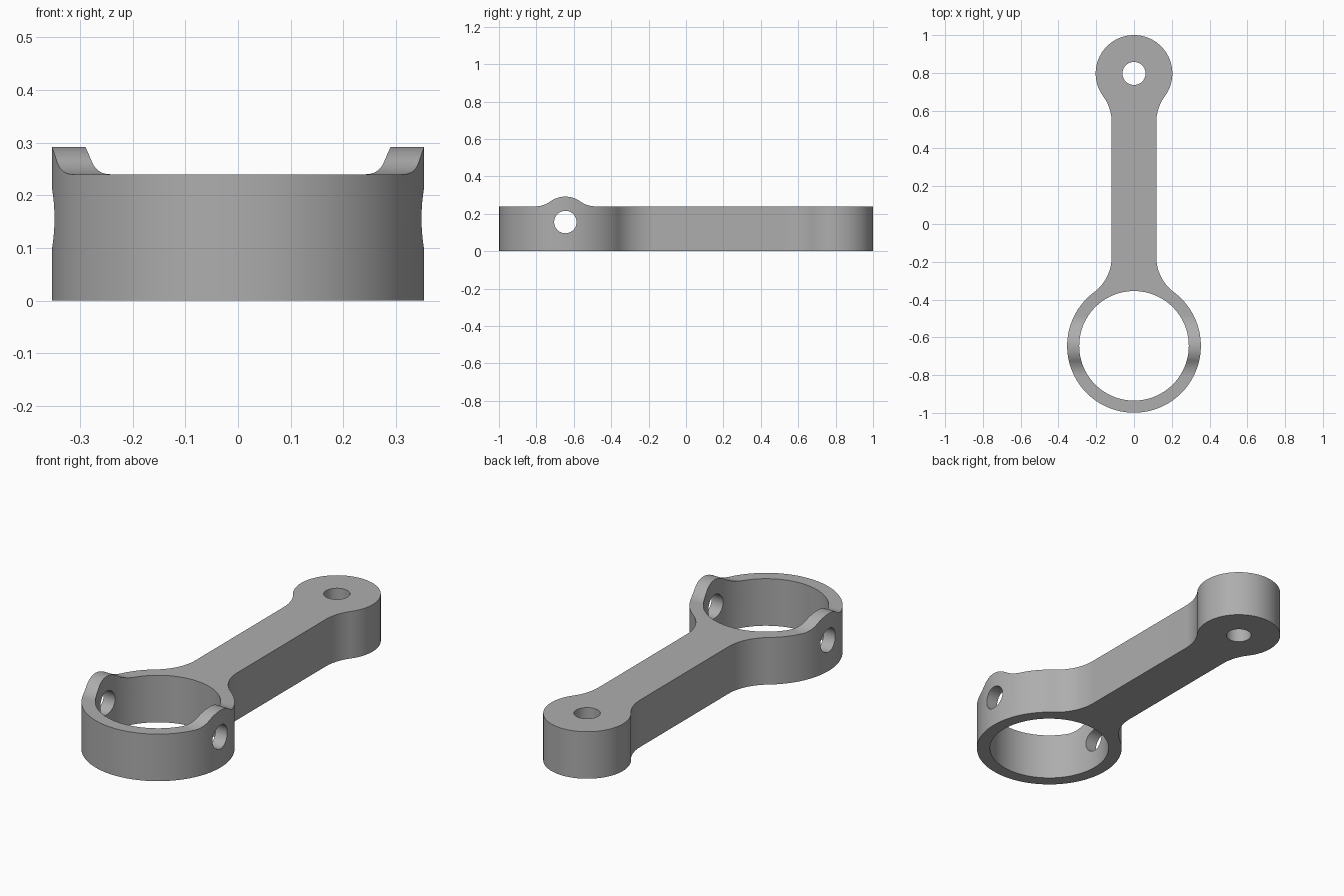
import bpy
import bmesh
from math import pi, sin, cos, atan2, sqrt, radians
from mathutils import Vector

if "Cube" in bpy.data.objects:
    bpy.data.objects.remove(bpy.data.objects["Cube"], do_unlink=True)

steel = bpy.data.materials.new("grey_metal")
steel.use_nodes = True
GREY = (0.42, 0.42, 0.42, 1)
steel.diffuse_color = GREY
steel.node_tree.nodes["Principled BSDF"].inputs["Base Color"].default_value = GREY

# Main dimensions
RING_Y, RING_R, BORE_R = -0.645, 0.354, 0.29
EYE_Y, EYE_R, EYE_HOLE = 0.797, 0.203, 0.061
HALF_WIDTH, FILLET = 0.118, 0.235
HEIGHT, PIN_Z, PIN_R = 0.24, 0.156, 0.06
BOSS_R, BOSS_FILLET = 0.136, 0.136


def arc(cx, cy, r, start, end, steps):
    angles = [start + (end - start) * i / steps for i in range(steps + 1)]
    return [(cx + r * cos(a), cy + r * sin(a)) for a in angles]


def prism(name, points, to_3d, offset):
    """Extrude a closed 2D outline; to_3d maps its points into space."""
    bm = bmesh.new()
    clean = [p for i, p in enumerate(points)
             if (Vector(p) - Vector(points[i - 1])).length > 1e-5]
    face = bm.faces.new([bm.verts.new(to_3d(*p)) for p in clean])
    ext = bmesh.ops.extrude_face_region(bm, geom=[face])
    bmesh.ops.translate(bm, vec=offset, verts=[
        v for v in ext["geom"] if isinstance(v, bmesh.types.BMVert)])
    bmesh.ops.recalc_face_normals(bm, faces=bm.faces)
    mesh = bpy.data.meshes.new(name)
    bm.to_mesh(mesh)
    bm.free()
    mesh.materials.append(steel)
    obj = bpy.data.objects.new(name, mesh)
    bpy.context.collection.objects.link(obj)
    return obj


def upright(name, points):
    return prism(name, points, lambda x, y: (x, y, -0.1), (0, 0, 0.6))


def sideways(name, points):
    return prism(name, points, lambda y, z: (-0.6, y, z), (1.2, 0, 0))


# Plan outline: ring, blended shank and small eye
fx = HALF_WIDTH + FILLET
ring_dy = sqrt((RING_R + FILLET) ** 2 - fx ** 2)
eye_dy = sqrt((EYE_R + FILLET) ** 2 - fx ** 2)
ring_a, eye_a = atan2(ring_dy, fx), -atan2(eye_dy, fx)
half = (arc(0, RING_Y, RING_R, -pi / 2, ring_a, 60)
        + arc(fx, RING_Y + ring_dy, FILLET, ring_a + pi, pi, 16)
        + arc(fx, EYE_Y - eye_dy, FILLET, pi, eye_a + pi, 16)
        + arc(0, EYE_Y, EYE_R, eye_a, pi / 2, 48))
rod = upright("connecting_rod", half + [(-x, y) for x, y in half[-2:0:-1]])

# Side outline: flat top with a rounded boss over the cross pin
fz = HEIGHT + BOSS_FILLET
dy = sqrt((BOSS_R + BOSS_FILLET) ** 2 - (fz - PIN_Z) ** 2)
boss_a = atan2(fz - PIN_Z, dy)
rise = (arc(dy, fz, BOSS_FILLET, -pi / 2, -pi + boss_a, 14)
        + arc(0, PIN_Z, BOSS_R, boss_a, pi / 2, 14))
bump = rise + [(-y, z) for y, z in rise[-2::-1]]
side = sideways("side_envelope", [(-1.2, 0), (1.2, 0), (1.2, HEIGHT)]
                + [(y + RING_Y, z) for y, z in bump] + [(-1.2, HEIGHT)])

# Bore, eye hole and cross pin holes
cuts = [
    (side, "INTERSECT"),
    (upright("ring_bore", arc(0, RING_Y, BORE_R, 0, 2 * pi, 96)[:-1]), "DIFFERENCE"),
    (upright("eye_hole", arc(0, EYE_Y, EYE_HOLE, 0, 2 * pi, 48)[:-1]), "DIFFERENCE"),
    (sideways("pin_holes", arc(RING_Y, PIN_Z, PIN_R, 0, 2 * pi, 48)[:-1]), "DIFFERENCE"),
]
bpy.ops.object.select_all(action="DESELECT")
bpy.context.view_layer.objects.active = rod
rod.select_set(True)
for cutter, operation in cuts:
    cutter.hide_render = True
    mod = rod.modifiers.new(cutter.name, "BOOLEAN")
    mod.operation, mod.solver, mod.object = operation, "EXACT", cutter
    bpy.ops.object.modifier_apply(modifier=mod.name)
    bpy.data.objects.remove(cutter, do_unlink=True)

bpy.ops.object.shade_smooth_by_angle(angle=radians(30))
